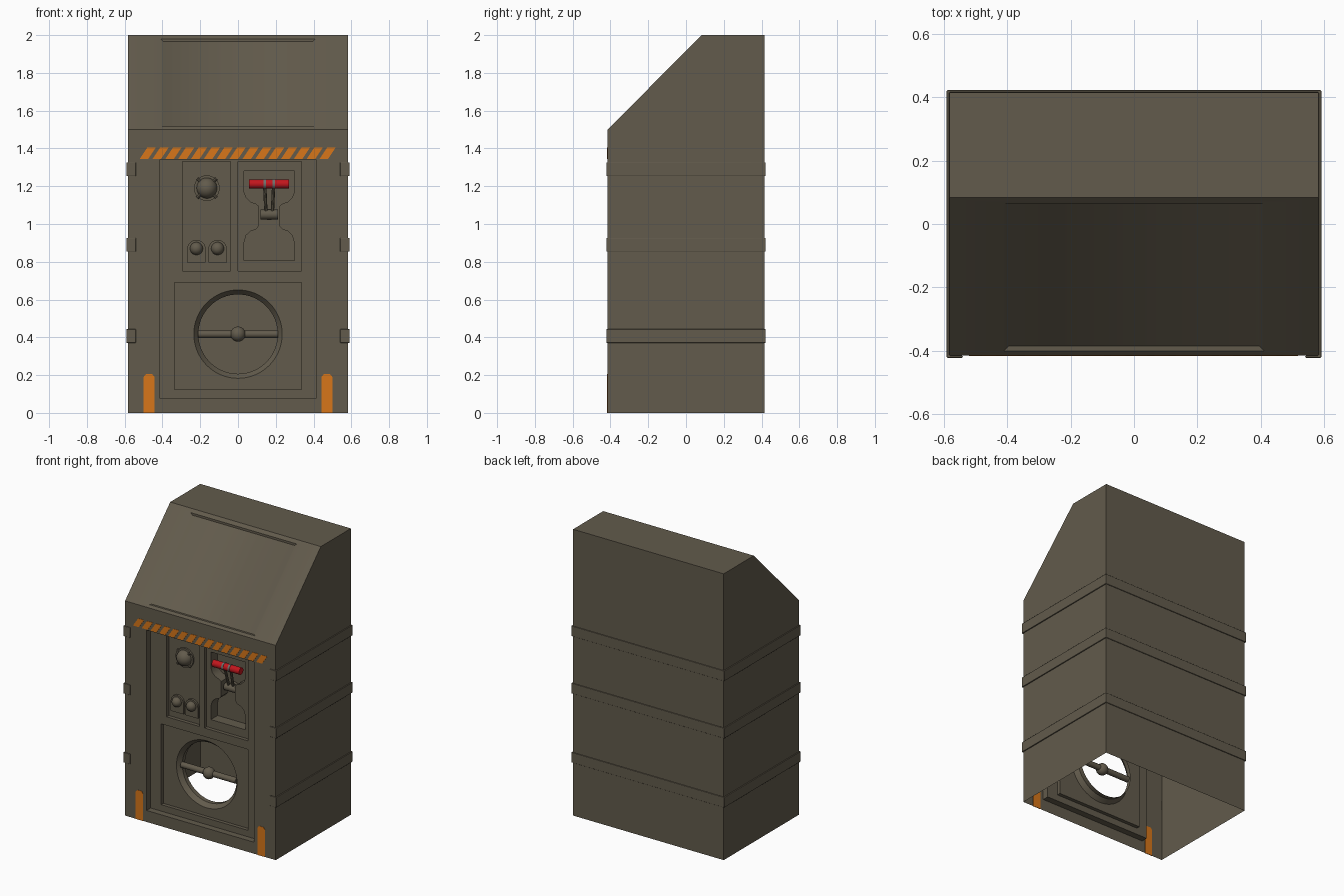
import bpy, bmesh, math
from mathutils import Vector

if "Cube" in bpy.data.objects:
    bpy.data.objects.remove(bpy.data.objects["Cube"])

def material(name, rgb):
    m = bpy.data.materials.new(name)
    m.diffuse_color = (*rgb, 1)
    m.use_nodes = True
    m.node_tree.nodes["Principled BSDF"].inputs["Base Color"].default_value = m.diffuse_color
    return m

BODY = material("olive grey paint", (0.122, 0.104, 0.072))
ORANGE = material("hazard orange", (0.68, 0.18, 0.010))
RED = material("handle red", (0.54, 0.008, 0.012))
STEEL = material("clip grey", (0.16, 0.16, 0.15))

HX, HY = 0.582, 0.415                     # half width and half depth of the cabinet
FRONT, DOOR, PANEL, POCKET = -HY, -0.37, -0.345, -0.27

def finish(ob, mats, angle=35):
    ob.data.materials.clear()
    for m in mats:
        ob.data.materials.append(m)
    bpy.ops.object.select_all(action='DESELECT')
    ob.select_set(True)
    bpy.context.view_layer.objects.active = ob
    bpy.ops.object.shade_smooth_by_angle(angle=math.radians(angle))
    return ob

def from_bmesh(name, bm, mats):
    me = bpy.data.meshes.new(name)
    bm.to_mesh(me)
    bm.free()
    ob = bpy.data.objects.new(name, me)
    bpy.context.collection.objects.link(ob)
    return finish(ob, mats)

def prism(name, pts, lo, hi, mat, axis='Y', bevel=0):
    """Extrude a flat outline along y (outline in x,z) or z (outline in x,y)."""
    bm = bmesh.new()
    at = (lambda p, d: (p[0], d, p[1])) if axis == 'Y' else (lambda p, d: (p[0], p[1], d))
    a = [bm.verts.new(at(p, lo)) for p in pts]
    b = [bm.verts.new(at(p, hi)) for p in pts]
    bm.faces.new(a)
    bm.faces.new(b[::-1])
    for i in range(len(a)):
        j = (i + 1) % len(a)
        bm.faces.new((a[j], a[i], b[i], b[j]))
    bmesh.ops.recalc_face_normals(bm, faces=bm.faces)
    ob = from_bmesh(name, bm, [mat])
    if bevel:
        mod = ob.modifiers.new("bevel", 'BEVEL')
        mod.width, mod.segments = bevel, 2
    return ob

def rod(name, p, q, r, mat, sides=24):
    p, q = Vector(p), Vector(q)
    bpy.ops.mesh.primitive_cylinder_add(vertices=sides, radius=r, depth=(q - p).length, location=(p + q) / 2)
    ob = bpy.context.object
    ob.rotation_euler = (q - p).to_track_quat('Z', 'Y').to_euler()
    ob.name = name
    return finish(ob, [mat])

def ball(name, p, r, mat):
    bpy.ops.mesh.primitive_uv_sphere_add(segments=24, ring_count=16, radius=r, location=p)
    bpy.context.object.name = name
    return finish(bpy.context.object, [mat])

def rect(x0, x1, z0, z1):
    return [(x0, z0), (x1, z0), (x1, z1), (x0, z1)]

def circle(cx, cz, r, n=48):
    return [(cx + r * math.cos(2 * math.pi * i / n), cz + r * math.sin(2 * math.pi * i / n)) for i in range(n)]

def grow(pts, d):
    """Offset a counter-clockwise outline outwards."""
    out = []
    for i, p in enumerate(pts):
        p = Vector(p)
        e1 = (p - Vector(pts[i - 1])).normalized()
        e2 = (Vector(pts[(i + 1) % len(pts)]) - p).normalized()
        n1, n2 = Vector((e1.y, -e1.x)), Vector((e2.y, -e2.x))
        out.append(tuple(p + (n1 + n2) * d / (1 + n1.dot(n2))))
    return out

# ---- cabinet shell: one open-bottomed skin with stepped recesses in the front
bm = bmesh.new()

def face(pts, mat=0):
    bm.faces.new([bm.verts.new(p) for p in pts]).material_index = mat

def sheet(outline, holes, y, mat=0):
    edges = []
    for loop in [outline] + holes:
        vs = [bm.verts.new((p[0], y, p[1])) for p in loop]
        edges += [bm.edges.new((vs[i - 1], vs[i])) for i in range(len(vs))]
    res = bmesh.ops.triangle_fill(bm, edges=edges, use_beauty=True, normal=(0, -1, 0))
    for f in res["geom"]:
        if isinstance(f, bmesh.types.BMFace):
            f.material_index = mat
            f.normal_update()
            if f.normal.y > 0:
                f.normal_flip()

def walls(a, b, ya, yb):
    for i in range(len(a)):
        p, q, r, s = a[i - 1], a[i], b[i], b[i - 1]
        face([(p[0], ya, p[1]), (q[0], ya, q[1]), (r[0], yb, r[1]), (s[0], yb, s[1])])

side = [(-HY, 0), (HY, 0), (HY, 2), (0.083, 2), (-HY, 1.5)]
face([(HX, y, z) for y, z in side])
face([(-HX, y, z) for y, z in side[::-1]])
face([(HX, HY, 0), (-HX, HY, 0), (-HX, HY, 2), (HX, HY, 2)])
face([(-HX, 0.083, 2), (HX, 0.083, 2), (HX, HY, 2), (-HX, HY, 2)])

# sloped hood with a shallow sunk panel
def slope(x0, x1, t0, t1, d):
    return [(x, -HY + 0.498 * t + 0.707 * d, 1.5 + 0.5 * t - 0.707 * d)
            for x, t in ((x0, t0), (x1, t0), (x1, t1), (x0, t1))]
rings = [slope(-HX, HX, 0, 1, 0), slope(-0.41, 0.41, 0.03, 0.96, 0), slope(-0.395, 0.395, 0.045, 0.945, 0.01)]
for a, b in zip(rings, rings[1:]):
    for i in range(4):
        face([a[i - 1], a[i], b[i], b[i - 1]])
face(rings[-1])

# door recess and its three sunk panels
door = rect(-0.416, 0.416, 0.08, 1.34)
gauge_panel = rect(-0.293, -0.04, 0.75, 1.33)
lever_panel = rect(0, 0.335, 0.75, 1.33)
hatch_panel = rect(-0.335, 0.335, 0.125, 0.69)
sheet(rect(-HX, HX, 0, 1.5), [door], FRONT)
walls(door, door, FRONT, DOOR)
sheet(door, [gauge_panel, lever_panel, hatch_panel], DOOR)
for p in (gauge_panel, lever_panel, hatch_panel):
    walls(p, p, DOOR, PANEL)
sheet(gauge_panel, [], PANEL)

# hourglass lever pocket with an orange rim
CX = 0.165
half = [(0.133, 0.808), (0.133, 0.90), (0.122, 0.94), (0.098, 0.962), (0.070, 0.972), (0.054, 0.99),
        (0.054, 1.095), (0.072, 1.108), (0.10, 1.118), (0.122, 1.14), (0.133, 1.17), (0.133, 1.28)]
pocket = [(CX + x, z) for x, z in half] + [(CX - x, z) for x, z in half[::-1]]
rim = grow(pocket, 0.007)
sheet(lever_panel, [rim], PANEL)
sheet(rim, [pocket], PANEL, 1)
walls(pocket, pocket, PANEL, POCKET)
sheet(pocket, [], POCKET)

# round hatch: orange ring, tapered lip, open hole
HZ = 0.417
ring_out, ring_in, lip = [circle(0, HZ, r, 64) for r in (0.256, 0.234, 0.21)]
sheet(hatch_panel, [ring_out], PANEL)
sheet(ring_out, [ring_in], PANEL, 1)
walls(ring_in, lip, PANEL, PANEL + 0.03)
walls(lip, lip, PANEL + 0.03, PANEL + 0.06)

bmesh.ops.remove_doubles(bm, verts=bm.verts, dist=0.0002)
from_bmesh("cabinet_shell", bm, [BODY, ORANGE])

# ---- three bands wrapped round the sides and back, hooked onto the front
ox, oy, ix, iy = HX + 0.009, HY + 0.007, HX + 0.0005, HY + 0.0005
right = [(0.54, -iy), (0.54, -oy), (ox, -oy), (ox, oy)]
inner = [(ix, iy), (ix, -iy)]
band = (right + [(-x, y) for x, y in right[::-1]]
        + [(-x, y) for x, y in inner[::-1]] + inner)
for i, z in enumerate((0.407, 0.89, 1.29)):
    prism(f"wrap_band_{i}", band, z - 0.036, z + 0.036, BODY, 'Z', 0.0025)

# ---- painted hazard stripes and foot markings
for i in range(15):
    x = -0.52 + 0.068 * i
    prism(f"hazard_stripe_{i}", [(x, 1.345), (x + 0.045, 1.345), (x + 0.085, 1.405), (x + 0.04, 1.405)],
          FRONT - 0.002, FRONT + 0.002, ORANGE)
for s, n in ((-1, "left"), (1, "right")):
    c = s * 0.471
    prism(f"foot_marking_{n}", [(c - 0.029, 0), (c + 0.029, 0), (c + 0.029, 0.19), (c + 0.017, 0.205),
                                (c - 0.017, 0.205), (c - 0.029, 0.19)], FRONT - 0.002, FRONT + 0.002, ORANGE)

# ---- hatch crossbar and hub
rod("hatch_crossbar", (-0.212, -0.315, HZ), (0.212, -0.315, HZ), 0.02, BODY)
ball("hatch_hub", (0, -0.32, HZ), 0.04, BODY)

# ---- dome lamp with clips
LX, LZ = -0.165, 1.19
rod("lamp_flange", (LX, PANEL + 0.002, LZ), (LX, PANEL - 0.012, LZ), 0.068, BODY, 32)
ball("lamp_dome", (LX, PANEL - 0.004, LZ), 0.055, BODY)
for i in range(4):
    a = math.radians(45 + 90 * i)
    c, s = math.cos(a), math.sin(a)
    rod(f"lamp_clip_{i}", (LX + 0.05 * c, PANEL - 0.016, LZ + 0.05 * s),
        (LX + 0.072 * c, PANEL - 0.016, LZ + 0.072 * s), 0.008, BODY, 8)

# ---- two push buttons in arched housings
for n, x in (("left", -0.22), ("right", -0.108)):
    arch = [(x - 0.049, 0.795), (x + 0.049, 0.795)]
    arch += [(x + 0.049 * math.cos(math.pi * i / 12), 0.867 + 0.049 * math.sin(math.pi * i / 12)) for i in range(13)]
    prism(f"button_housing_{n}", arch, PANEL - 0.014, PANEL + 0.001, BODY)
    ball(f"button_{n}", (x, PANEL - 0.014, 0.87), 0.034, BODY)

# ---- pull lever: pivot, two arms, red grip with grey clips
rod("lever_pivot", (CX - 0.046, -0.305, 1.05), (CX + 0.046, -0.305, 1.05), 0.026, BODY)
rod("lever_base", (CX, POCKET + 0.002, 1.05), (CX, -0.305, 1.05), 0.03, BODY)
for s, n in ((-1, "left"), (1, "right")):
    rod(f"lever_arm_{n}", (CX + s * 0.016, -0.305, 1.04), (CX + s * 0.024, -0.352, 1.21), 0.009, BODY, 8)
    rod(f"grip_clip_{n}", (CX + s * 0.024 - 0.007, -0.352, 1.212), (CX + s * 0.024 + 0.007, -0.352, 1.212), 0.0265, STEEL)
rod("lever_grip", (CX - 0.106, -0.352, 1.212), (CX + 0.106, -0.352, 1.212), 0.024, RED)
